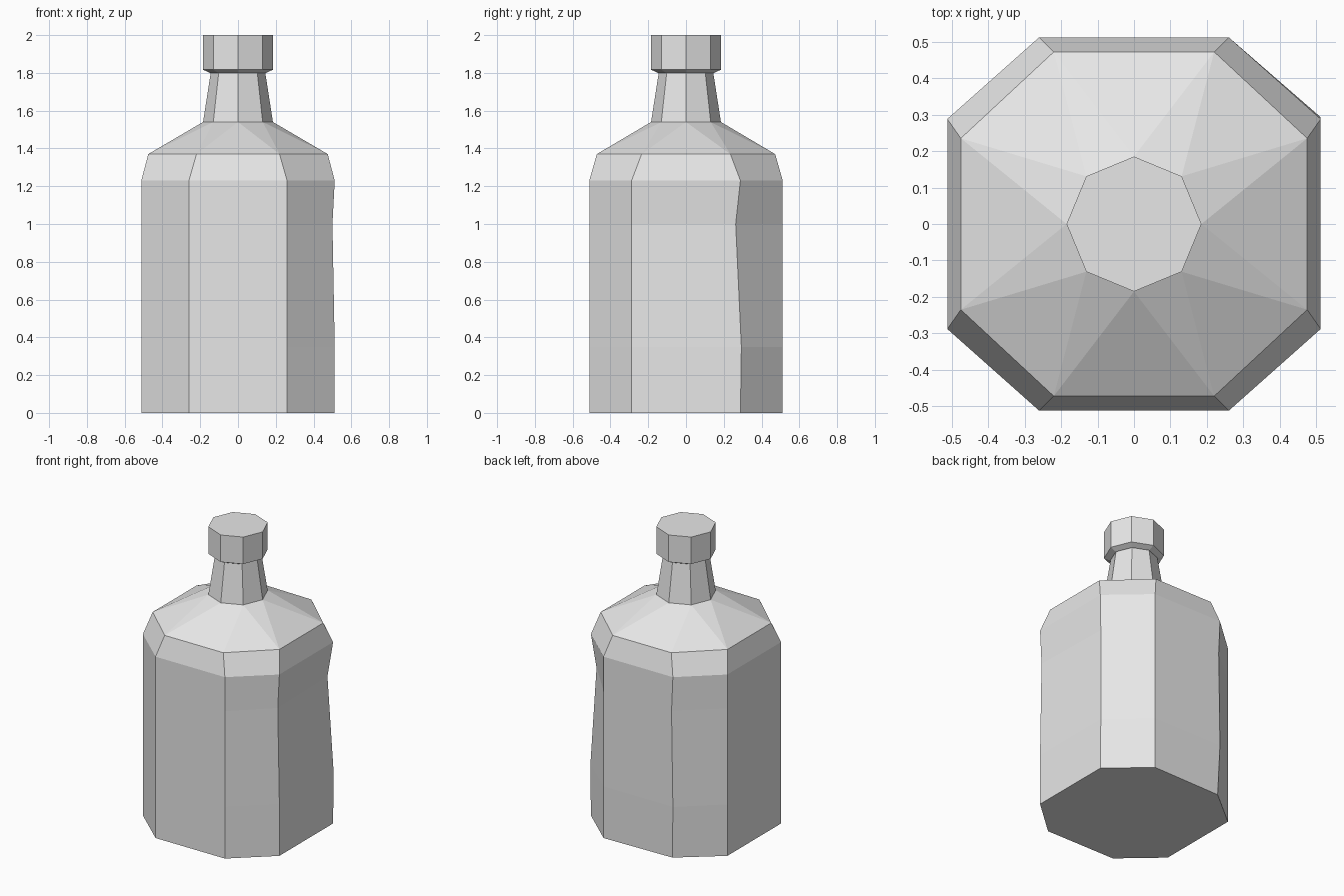
import bpy, bmesh, math

if "Cube" in bpy.data.objects:
    bpy.data.objects.remove(bpy.data.objects["Cube"], do_unlink=True)

grey = bpy.data.materials.new("plain_grey")
grey.use_nodes = True
grey.diffuse_color = (0.8, 0.8, 0.8, 1)
grey.node_tree.nodes["Principled BSDF"].inputs["Base Color"].default_value = (0.8, 0.8, 0.8, 1)


def body_ring(long_x, long_y, short_x, short_y, z):
    """Chamfered square, anticlockwise from the front corner of the left side."""
    quarter = [(long_x, -short_y), (long_x, short_y), (short_x, long_y), (-short_x, long_y)]
    return [(x, y, z) for x, y in quarter + [(-x, -y) for x, y in quarter]]


def neck_ring(radius, z):
    return [(radius * math.cos(i * math.tau / 8), radius * math.sin(i * math.tau / 8), z)
            for i in range(8)]


def shift(ring, index, dx, dy):
    x, y, z = ring[index]
    ring[index] = (x + dx, y + dy, z)


def build(name, rings, shoulder=None):
    """Skin stacked rings and cap both ends; the shoulder gap is triangulated."""
    bm = bmesh.new()
    loops = [[bm.verts.new(p) for p in ring] for ring in rings]
    for level, (low, high) in enumerate(zip(loops, loops[1:])):
        for i in range(8):
            j = (i + 1) % 8
            if level == shoulder:
                bm.faces.new((low[i], low[j], high[i]))
                bm.faces.new((low[j], high[j], high[i]))
            else:
                bm.faces.new((low[i], low[j], high[j], high[i]))
    bm.faces.new(loops[0][::-1])
    bm.faces.new(loops[-1])
    bmesh.ops.recalc_face_normals(bm, faces=bm.faces)
    mesh = bpy.data.meshes.new(name)
    bm.to_mesh(mesh)
    bm.free()
    mesh.materials.append(grey)
    obj = bpy.data.objects.new(name, mesh)
    bpy.context.collection.objects.link(obj)
    return obj


# Body walls, slightly dented on the back left corner
base, low, mid, top = [body_ring(0.512, 0.512, 0.26, 0.288, z) for z in (0, 0.35, 1.0, 1.23)]
shift(mid, 1, -0.025, -0.025)
shift(mid, 0, -0.012, 0)
shift(mid, 3, 0.01, 0)
shift(low, 1, 0, 0.005)
shift(base, 3, 0.01, -0.01)

# Bottle: body, bevel, shoulder and neck
rings = [base, low, mid, top, body_ring(0.475, 0.472, 0.22, 0.235, 1.37),
         neck_ring(0.185, 1.54), neck_ring(0.143, 1.81)]
build("bottle", rings, shoulder=4)

# Cap
build("cap", [neck_ring(0.15, 1.80), neck_ring(0.185, 1.817), neck_ring(0.185, 2.0)])
